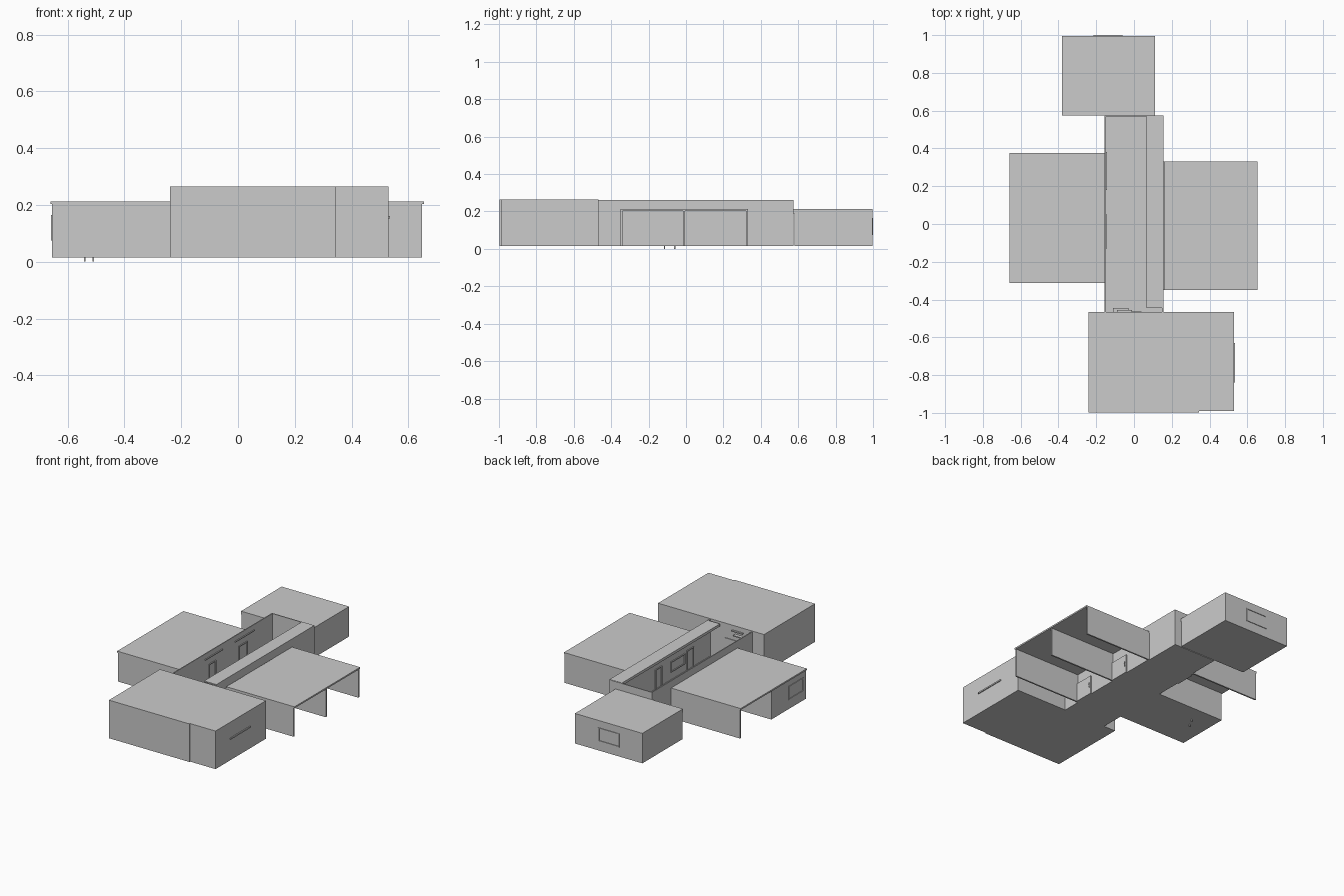
import bpy
import bmesh

T = 0.006   # wall thickness


def boxes(name, items):
    """One object made of axis-aligned boxes (x0, x1, y0, y1, z0, z1)."""
    bm = bmesh.new()
    for x0, x1, y0, y1, z0, z1 in items:
        vs = bmesh.ops.create_cube(bm, size=1)["verts"]
        for v in vs:
            v.co = ((x0 + x1) / 2 + v.co.x * (x1 - x0),
                    (y0 + y1) / 2 + v.co.y * (y1 - y0),
                    (z0 + z1) / 2 + v.co.z * (z1 - z0))
    me = bpy.data.meshes.new(name)
    bm.to_mesh(me)
    bm.free()
    ob = bpy.data.objects.new(name, me)
    bpy.context.collection.objects.link(ob)
    return ob


def room(name, x0, x1, y0, y1, z0, z1):
    """Hollow closed room built from walls, floor and roof."""
    boxes(name + "_walls", [
        (x0, x0 + T, y0, y1, z0 + T, z1 - T), (x1 - T, x1, y0, y1, z0 + T, z1 - T),
        (x0 + T, x1 - T, y0, y0 + T, z0 + T, z1 - T),
        (x0 + T, x1 - T, y1 - T, y1, z0 + T, z1 - T)])
    boxes(name + "_floor", [(x0, x1, y0, y1, z0, z0 + T)])
    boxes(name + "_roof", [(x0, x1, y0, y1, z1 - T, z1)])


def frame_x(name, x, y0, y1, z0, z1, d=0.006, w=0.007, sill=True):
    """Rectangular frame lying on a wall that faces along x."""
    parts = [(x - d / 2, x + d / 2, y0, y0 + w, z0, z1),
             (x - d / 2, x + d / 2, y1 - w, y1, z0, z1),
             (x - d / 2, x + d / 2, y0 + w, y1 - w, z1 - w, z1)]
    if sill:
        parts.append((x - d / 2, x + d / 2, y0 + w, y1 - w, z0, z0 + w))
    return boxes(name, parts)


Z0 = 0.015

# Front hall, its seam in the front wall and the slot on its right side
room("front_hall", -0.24, 0.53, -0.99, -0.467, Z0, 0.265)
boxes("front_hall_facing", [(-0.24, 0.345, -0.997, -0.99, Z0, 0.265)])
boxes("front_hall_slot", [(0.53, 0.536, -0.84, -0.63, 0.153, 0.162)])
boxes("front_hall_ledges", [(-0.11, -0.03, -0.467, -0.445, 0.205, 0.212),
                            (-0.09, -0.01, -0.467, -0.455, 0.228, 0.235)])
boxes("front_hall_door", [(-0.04, 0.04, -0.467, -0.463, Z0 + T, 0.17)])

# Corridor: floor, tall walls, end wall, ceiling strip along the right
boxes("corridor_floor", [(-0.155, 0.155, -0.467, 0.575, Z0, Z0 + T)])
boxes("corridor_walls", [
    (-0.155, -0.155 + T, -0.467, 0.575, Z0 + T, 0.26),
    (0.155 - T, 0.155, -0.467, 0.575, Z0 + T, 0.26),
    (-0.155 + T, 0.155 - T, 0.575 - T, 0.575, Z0 + T, 0.26)])
boxes("corridor_ceiling_strip", [(0.065, 0.155, -0.445, 0.572, 0.254, 0.262),
                                 (0.065, 0.071, -0.445, 0.569, 0.245, 0.254)])

# Corridor door frames, sign strips and the window in the right wall
for i, (y0, y1) in enumerate([(-0.09, -0.02), (0.22, 0.31)]):
    frame_x(f"left_door_frame_{i}", -0.147, y0, y1, Z0 + T, 0.18, sill=False)
    boxes(f"left_door_strip_{i}", [(-0.149, -0.143, y0 - 0.04, y1 + 0.07, 0.22, 0.226)])
for i, (y0, y1) in enumerate([(0.04, 0.11), (-0.29, -0.22)]):
    frame_x(f"right_door_frame_{i}", 0.147, y0, y1, Z0 + T, 0.15, sill=False)
frame_x("right_window_frame", 0.147, -0.2, -0.05, 0.07, 0.14)

# Back room with framed window
room("back_room", -0.38, 0.11, 0.58, 0.996, Z0, 0.212)
boxes("back_room_lip", [(-0.38, 0.11, 0.574, 0.58, 0.19, 0.212)])
boxes("back_window_frame", [
    (-0.215, -0.208, 0.996, 1.0, 0.075, 0.165), (-0.067, -0.06, 0.996, 1.0, 0.075, 0.165),
    (-0.208, -0.067, 0.996, 1.0, 0.158, 0.165), (-0.208, -0.067, 0.996, 1.0, 0.075, 0.082)])

# Right wing: two open bays under one roof, without floor
boxes("right_wing_roof", [(0.16, 0.655, -0.35, 0.332, 0.203, 0.213)])
boxes("right_wing_walls", [(0.155, 0.649, y, y + 0.01, Z0, 0.203)
                           for y in (-0.35, -0.015, 0.322)])
boxes("right_wing_back_wall", [(0.155, 0.161, -0.34, 0.322, Z0, 0.203)])
for i, y in enumerate((-0.34, -0.005)):
    boxes(f"bay_door_{i}", [(0.161, 0.169, y, y + 0.13, Z0, 0.138)])
    boxes(f"bay_door_handle_{i}", [(0.169, 0.175, y + 0.118, y + 0.122, z, z + 0.012)
                                   for z in (0.06, 0.08)])

# Left wing: closed half with floor and window, open bay without floor
boxes("left_wing_roof", [(-0.66, -0.155, -0.312, 0.376, 0.203, 0.213)])
boxes("left_wing_walls", [
    (-0.655, -0.155, -0.312, -0.306, Z0, 0.203),
    (-0.655, -0.155, 0.04, 0.05, Z0, 0.203),
    (-0.655, -0.155, 0.366, 0.376, Z0, 0.203),
    (-0.655, -0.649, -0.306, 0.04, Z0, 0.203),
    (-0.161, -0.155, -0.306, 0.366, Z0, 0.203)])
boxes("left_wing_floor", [(-0.649, -0.161, -0.306, 0.04, Z0, Z0 + T)])
frame_x("left_window_frame", -0.656, -0.28, -0.13, 0.075, 0.165)
boxes("left_bay_door", [(-0.169, -0.161, 0.22, 0.35, Z0, 0.138)])

# Small pegs under the left wing
boxes("floor_pegs", [(x - 0.003, x + 0.003, y - 0.003, y + 0.003, 0.0, Z0)
                     for x, y in ((-0.54, -0.115), (-0.51, -0.06))])
